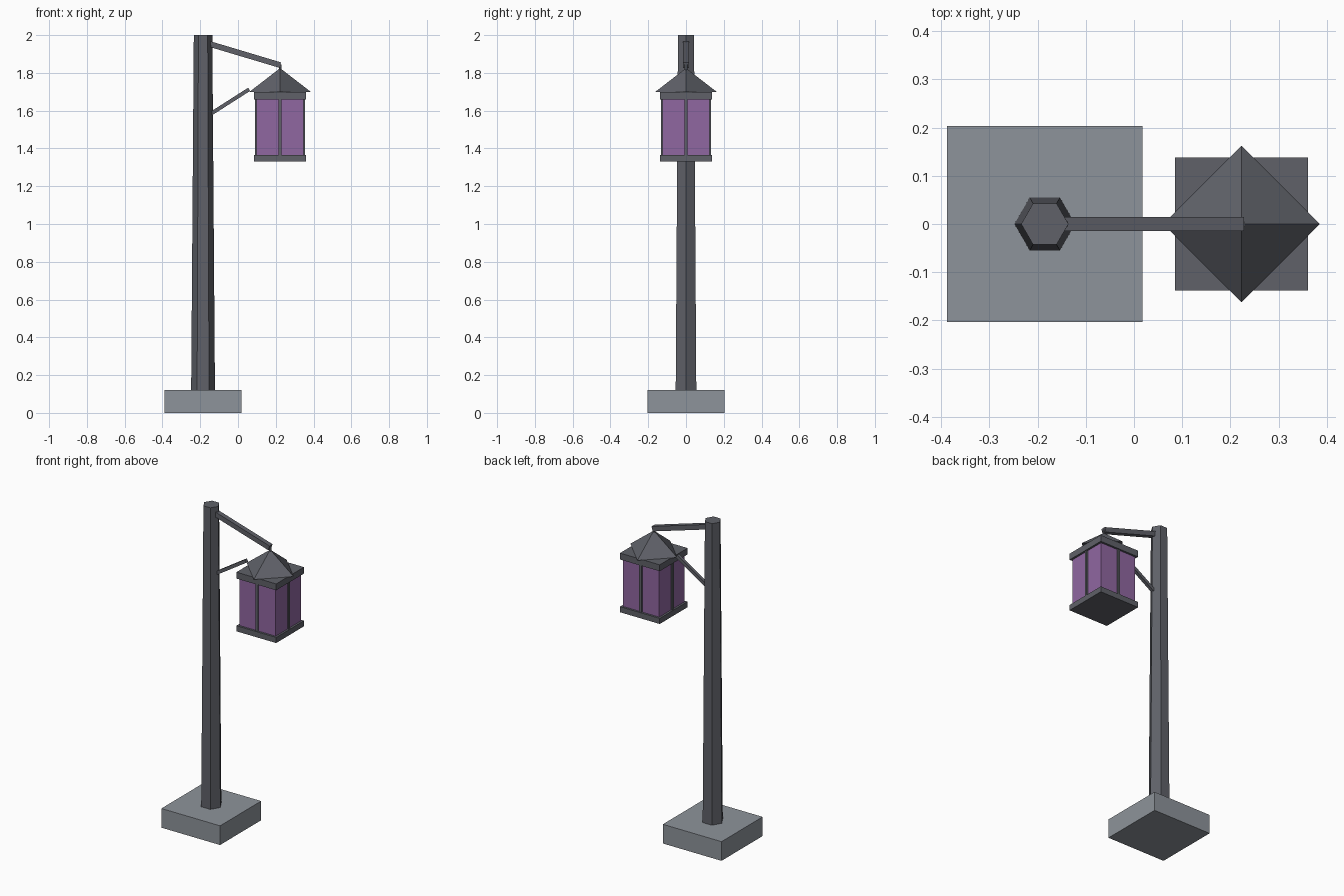
import bpy
from math import pi
from mathutils import Vector

cube = bpy.data.objects.get("Cube")
if cube:
    bpy.data.objects.remove(cube, do_unlink=True)


def make_material(name, rgb):
    mat = bpy.data.materials.new(name)
    mat.use_nodes = True
    mat.diffuse_color = (*rgb, 1)
    mat.node_tree.nodes["Principled BSDF"].inputs["Base Color"].default_value = (*rgb, 1)
    return mat


stone = make_material("grey_stone", (0.27, 0.295, 0.325))
metal = make_material("dark_metal", (0.115, 0.12, 0.14))
glass = make_material("purple_glass", (0.28, 0.135, 0.355))


def finish(name, mat):
    obj = bpy.context.object
    obj.name = name
    obj.data.materials.append(mat)
    return obj


def box(name, mat, centre, size):
    bpy.ops.mesh.primitive_cube_add(size=1, location=centre)
    bpy.context.object.scale = size
    return finish(name, mat)


def taper(name, mat, sides, r1, r2, x, z1, z2, turn=0):
    bpy.ops.mesh.primitive_cone_add(vertices=sides, radius1=r1, radius2=r2, depth=z2 - z1,
                                    location=(x, 0, (z1 + z2) / 2), rotation=(0, 0, turn))
    return finish(name, mat)


def beam(name, mat, start, end, thick):
    a, b = Vector(start), Vector(end)
    obj = box(name, mat, (a + b) / 2, ((b - a).length, thick, thick))
    obj.rotation_euler = (b - a).to_track_quat('X', 'Z').to_euler()
    return obj


pole_x, lamp_x = -0.185, 0.223

# Footing and tapered six-sided pole
box("base", stone, (pole_x, 0, 0.06), (0.406, 0.406, 0.12))
taper("pole", metal, 6, 0.063, 0.049, pole_x, 0.12, 2.0, pi / 2)

# Bracket
beam("arm", metal, (-0.16, 0, 1.956), (0.224, 0, 1.841), 0.03)
beam("brace", metal, (-0.16, 0, 1.573), (0.059, 0, 1.713), 0.02)
taper("hanger", metal, 6, 0.008, 0.008, lamp_x, 1.80, 1.845)

# Lantern body
box("lantern_floor", metal, (lamp_x, 0, 1.3475), (0.275, 0.275, 0.035))
box("lantern_glass", glass, (lamp_x, 0, 1.5125), (0.25, 0.25, 0.305))
box("lantern_top_plate", metal, (lamp_x, 0, 1.68), (0.275, 0.275, 0.04))
taper("lantern_roof", metal, 4, 0.162, 0.0, lamp_x, 1.70, 1.825)

# One glazing bar in the middle of each glass side
for side, (dx, dy) in {"front": (0, -1), "back": (0, 1), "left": (1, 0), "right": (-1, 0)}.items():
    box("glazing_bar_" + side, metal,
        (lamp_x + dx * 0.125, dy * 0.125, 1.5125), (0.016, 0.016, 0.305))
